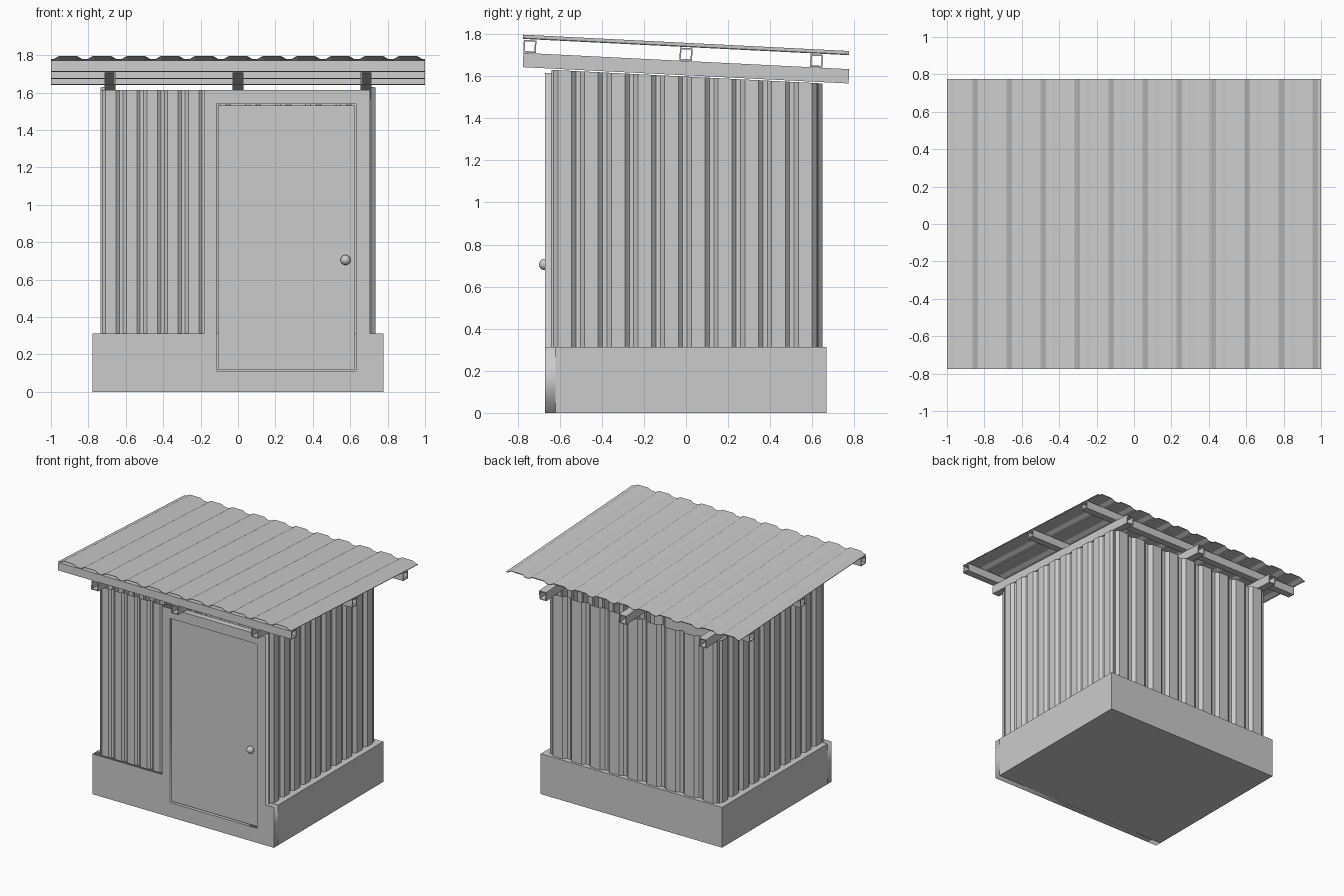
import bpy, bmesh, math
from mathutils import Matrix, Vector

if "Cube" in bpy.data.objects:
    bpy.data.objects.remove(bpy.data.objects["Cube"])

SLOPE = 0.05  # roof falls towards the back


def make(name, bm, thick=0):
    bmesh.ops.recalc_face_normals(bm, faces=bm.faces)
    me = bpy.data.meshes.new(name)
    bm.to_mesh(me)
    bm.free()
    ob = bpy.data.objects.new(name, me)
    bpy.context.collection.objects.link(ob)
    if thick:
        m = ob.modifiers.new("thickness", 'SOLIDIFY')
        m.thickness = thick
        m.offset = 0
    return ob


def box(name, lo, hi):
    lo, hi = Vector(lo), Vector(hi)
    bm = bmesh.new()
    size = hi - lo
    bmesh.ops.create_cube(bm, size=1, matrix=Matrix.Translation((lo + hi) / 2) @ Matrix.Diagonal((*size, 1)))
    return make(name, bm)


def ribs(start, end, n, depth):
    """Trapezoid corrugation profile: (position, height) pairs."""
    p = (end - start) / n
    pts = [(start, 0)]
    for i in range(n):
        for f, d in ((0.09, 0), (0.25, depth), (0.75, depth), (0.91, 0)):
            pts.append((start + (i + f) * p, d))
    return pts + [(end, 0)]


def sheet(name, profile, low, high, thick=0.004):
    """Corrugated sheet; low/high map a profile point to its two ends."""
    bm = bmesh.new()
    rows = [(bm.verts.new(low(u, d)), bm.verts.new(high(u, d))) for u, d in profile]
    for a, b in zip(rows, rows[1:]):
        bm.faces.new((a[0], b[0], b[1], a[1]))
    return make(name, bm, thick)


def tube(name, loc, w, h, length, turn=0, wall=0.007):
    """Hollow rectangular bar along y, tilted with the roof."""
    bm = bmesh.new()
    rings = []
    for y in (-length / 2, length / 2):
        for s in (0, wall):
            a, b = w / 2 - s, h / 2 - s
            rings.append([bm.verts.new((x, y, z)) for x, z in ((-a, -b), (a, -b), (a, b), (-a, b))])
    o0, i0, o1, i1 = rings
    for r, q in ((o0, o1), (i0, i1), (o0, i0), (o1, i1)):
        for k in range(4):
            j = (k + 1) % 4
            bm.faces.new((r[k], r[j], q[j], q[k]))
    ob = make(name, bm)
    ob.matrix_world = (Matrix.Translation(loc) @ Matrix.Rotation(-math.atan(SLOPE), 4, 'X')
                       @ Matrix.Rotation(turn, 4, 'Z'))
    return ob


# Base: floor slab and low walls
box("floor", (-0.71, -0.62, 0.0), (0.71, 0.6, 0.1))
box("base_back", (-0.777, 0.59, 0), (0.777, 0.668, 0.312))
for s, n in ((-1, "left"), (1, "right")):
    xs = sorted((s * 0.777, s * 0.69))
    box("base_" + n, (xs[0], -0.62, 0), (xs[1], 0.59, 0.312))

# Front: base and door surround as one slab with a door opening
cu = bpy.data.curves.new("front_surround", 'CURVE')
cu.dimensions = '2D'
cu.fill_mode = 'BOTH'
cu.extrude = 0.0245
outline = [(-0.777, 0), (0.777, 0), (0.777, 0.312), (0.705, 0.312), (0.705, 1.615),
           (-0.182, 1.615), (-0.182, 0.312), (-0.777, 0.312)]
opening = [(-0.115, 0.112), (0.63, 0.112), (0.63, 1.538), (-0.115, 1.538)]
for pts in (outline, opening):
    sp = cu.splines.new('POLY')
    sp.points.add(len(pts) - 1)
    for q, (x, z) in zip(sp.points, pts):
        q.co = (x, z, 0, 1)
    sp.use_cyclic_u = True
front = bpy.data.objects.new("front_surround", cu)
bpy.context.collection.objects.link(front)
front.location = (0, -0.6455, 0)
front.rotation_euler = (math.pi / 2, 0, 0)
bpy.context.view_layer.objects.active = front
front.select_set(True)
bpy.ops.object.convert(target='MESH')

# Door with round knob
box("door", (-0.108, -0.657, 0.119), (0.623, -0.63, 1.531))
bm = bmesh.new()
bmesh.ops.create_uvsphere(bm, u_segments=24, v_segments=12, radius=0.027,
                          matrix=Matrix.Translation((0.575, -0.671, 0.705)))
bmesh.ops.create_cone(bm, cap_ends=True, segments=16, radius1=0.012, radius2=0.012, depth=0.03,
                      matrix=Matrix.Translation((0.575, -0.655, 0.705)) @ Matrix.Rotation(math.pi / 2, 4, 'X'))
knob = make("door_knob", bm)
for p in knob.data.polygons:
    p.use_smooth = True

# Corrugated walls
Z0 = 0.30
top = lambda y: 1.598 - SLOPE * y
sheet("front_wall", ribs(-0.735, -0.182, 5, 0.014),
      lambda u, d: (u, -0.638 - d, Z0), lambda u, d: (u, -0.638 - d, 1.615))
sheet("back_wall", ribs(-0.725, 0.725, 9, 0.022),
      lambda u, d: (u, 0.625 + d, Z0), lambda u, d: (u, 0.625 + d, top(0.64)))
for s, n in ((-1, "left"), (1, "right")):
    sheet(n + "_wall", ribs(-0.64, 0.63, 10, 0.022),
          lambda u, d: (s * (0.71 + d), u, Z0), lambda u, d: (s * (0.71 + d), u, top(u)))

# Roof frame: rafters front to back, purlins side to side
for i, x in enumerate((-0.685, 0, 0.685)):
    tube(f"rafter_{i}", (x, 0, 1.638), 0.06, 0.068, 1.55)
for i, y in enumerate((-0.742, 0, 0.62)):
    tube(f"purlin_{i}", (0, y, 1.704 - SLOPE * y), 0.06, 0.06, 2.0, math.pi / 2)

# Corrugated roof sheet
sheet("roof", ribs(-1, 1, 11, 0.016),
      lambda u, d: (u, -0.775, 1.779 + d), lambda u, d: (u, 0.775, 1.7015 + d))
